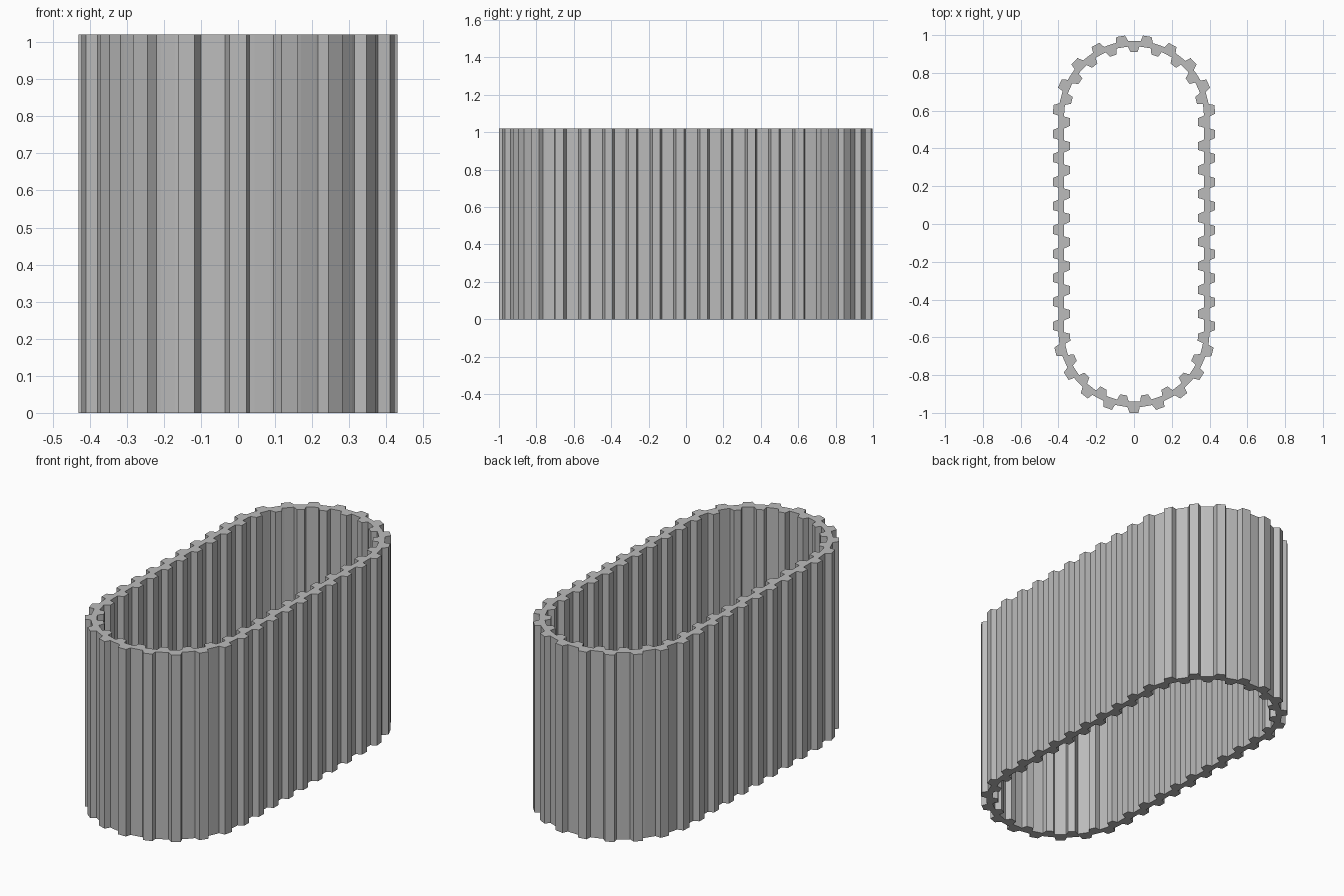
import bpy, bmesh, math

cube = bpy.data.objects.get("Cube")
if cube:
    bpy.data.objects.remove(cube)

HEIGHT = 1.02
RADIUS, HALF_STRAIGHT = 0.385, 0.57      # centreline of the belt
TEETH = 37
BAND, LUG = 0.015, 0.045                 # offsets from the centreline
TOP_HW, BASE_HW = 0.021, 0.034           # half widths of a lug

ARC = math.pi * RADIUS
STRAIGHT = 2 * HALF_STRAIGHT
PERIMETER = 2 * (ARC + STRAIGHT)
PITCH = PERIMETER / TEETH


def track_point(s, offset):
    """Point at arc length s from the front centre, pushed outward by offset."""
    s = (s + ARC / 2) % PERIMETER
    sign = 1
    if s >= PERIMETER / 2:               # second half is the first turned round
        s -= PERIMETER / 2
        sign = -1
    r = RADIUS + offset
    if s < ARC:
        a = s / RADIUS - math.pi
        x, y = r * math.cos(a), -HALF_STRAIGHT + r * math.sin(a)
    else:
        x, y = r, -HALF_STRAIGHT + s - ARC
    return sign * x, sign * y


# One pitch: outer lug, then an inner lug half a pitch later
steps = [(-BASE_HW, BAND, BAND), (-TOP_HW, LUG, BAND),
         (TOP_HW, LUG, BAND), (BASE_HW, BAND, BAND)]
half = PITCH / 2
steps += [(half + s, inner, outer) for s, outer, inner in steps if abs(s) < half]

# Closed toothed wall
bm = bmesh.new()
sections = []
for i in range(TEETH):
    for s, outer, inner in sorted(steps):
        pos = i * PITCH + s
        po, pi = track_point(pos, outer), track_point(pos, -inner)
        sections.append([bm.verts.new((*p, z)) for p, z in
                         ((po, 0), (po, HEIGHT), (pi, HEIGHT), (pi, 0))])
for k, a in enumerate(sections):
    b = sections[(k + 1) % len(sections)]
    for j in range(4):
        n = (j + 1) % 4
        bm.faces.new((a[j], b[j], b[n], a[n]))
bmesh.ops.recalc_face_normals(bm, faces=bm.faces)

mesh = bpy.data.meshes.new("toothed_belt")
bm.to_mesh(mesh)
bm.free()
belt = bpy.data.objects.new("toothed_belt", mesh)
bpy.context.collection.objects.link(belt)

# Plain grey material
grey = bpy.data.materials.new("belt_grey")
grey.use_nodes = True
colour = (0.5, 0.5, 0.5, 1)
grey.diffuse_color = colour
grey.node_tree.nodes["Principled BSDF"].inputs["Base Color"].default_value = colour
mesh.materials.append(grey)
